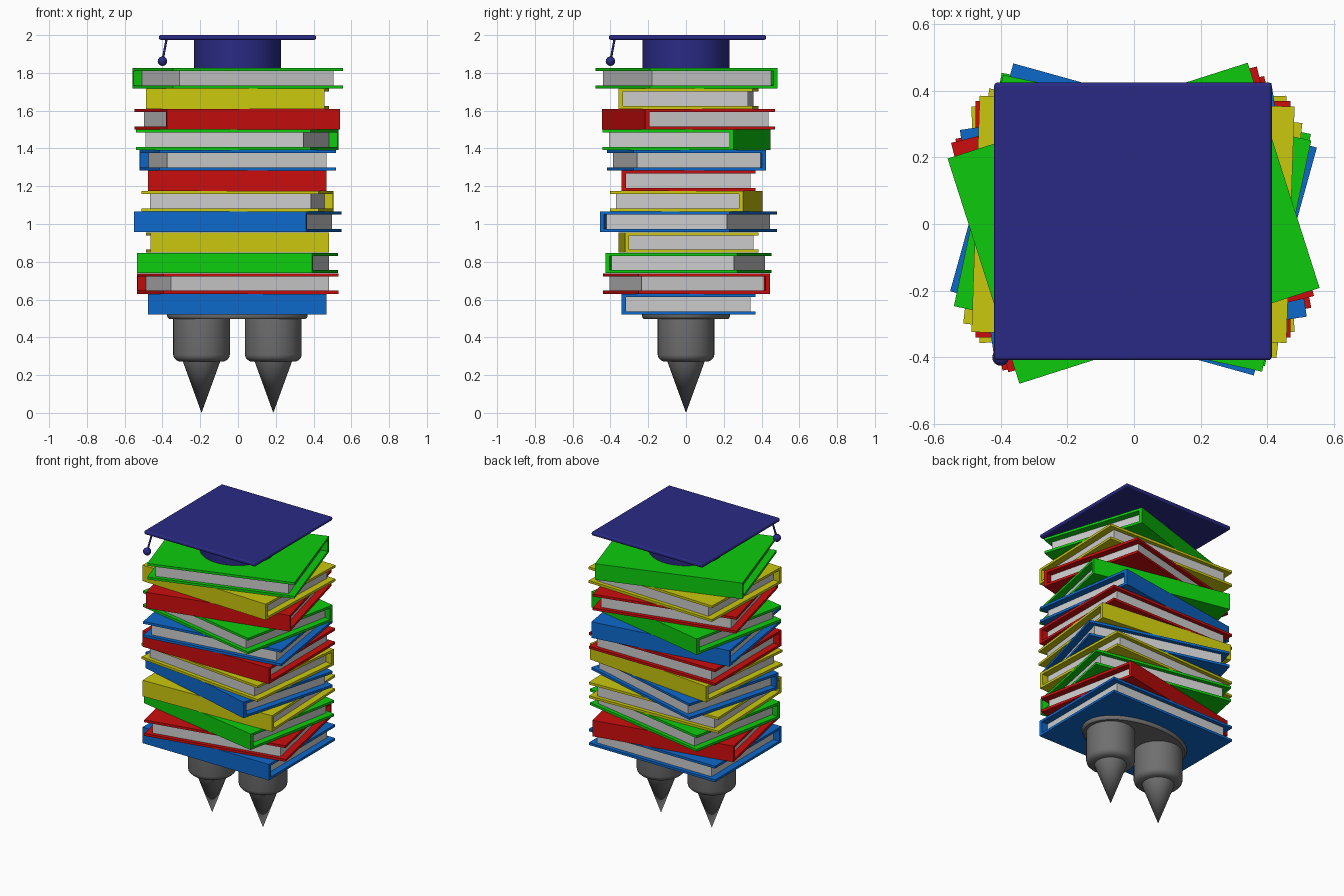
import bpy, bmesh, math
from mathutils import Vector, Matrix

cube = bpy.data.objects.get("Cube")
if cube:
    bpy.data.objects.remove(cube, do_unlink=True)

CX, CY = -0.003, 0.008          # stack axis


def material(name, r, g, b):
    m = bpy.data.materials.new(name)
    m.use_nodes = True
    m.diffuse_color = (r, g, b, 1)
    bsdf = next(n for n in m.node_tree.nodes if n.type == 'BSDF_PRINCIPLED')
    bsdf.inputs["Base Color"].default_value = (r, g, b, 1)
    return m


MATS = {
    "red": material("cover_red", 0.6, 0.004, 0.004),
    "green": material("cover_green", 0.004, 0.6, 0.004),
    "yellow": material("cover_yellow", 0.6, 0.58, 0.004),
    "blue": material("cover_blue", 0.004, 0.14, 0.6),
    "paper": material("paper_grey", 0.6, 0.6, 0.6),
    "navy": material("cap_navy", 0.023, 0.023, 0.235),
    "metal": material("leg_grey", 0.16, 0.16, 0.16),
}


def finish(bm, name, mat, smooth=False):
    """Turn a bmesh into a named object with one material."""
    bmesh.ops.recalc_face_normals(bm, faces=bm.faces)
    mesh = bpy.data.meshes.new(name)
    bm.to_mesh(mesh)
    bm.free()
    mesh.materials.append(MATS[mat])
    ob = bpy.data.objects.new(name, mesh)
    bpy.context.collection.objects.link(ob)
    if smooth:
        bpy.ops.object.select_all(action='DESELECT')
        ob.select_set(True)
        bpy.context.view_layer.objects.active = ob
        bpy.ops.object.shade_smooth_by_angle(angle=math.radians(35))
    return ob


def box(name, mat, lo, hi):
    bm = bmesh.new()
    lo, hi = Vector(lo), Vector(hi)
    bmesh.ops.create_cube(bm, size=1, matrix=Matrix.Translation((lo + hi) / 2)
                          @ Matrix.Diagonal((*(hi - lo), 1)))
    return finish(bm, name, mat)


def lathe(name, mat, profile, location, scale=(1, 1, 1)):
    """Spin a (radius, height) profile around z."""
    bm = bmesh.new()
    verts = [bm.verts.new((r, 0, z)) for r, z in profile]
    edges = [bm.edges.new(pair) for pair in zip(verts, verts[1:])]
    bmesh.ops.spin(bm, geom=verts + edges, axis=(0, 0, 1), cent=(0, 0, 0),
                   angle=math.tau, steps=48, use_duplicate=False)
    bmesh.ops.remove_doubles(bm, verts=bm.verts, dist=1e-5)
    bmesh.ops.scale(bm, vec=scale, verts=bm.verts)
    ob = finish(bm, name, mat, True)
    ob.location = location
    return ob


# Books: a C-shaped cover around a recessed page block, spine facing -y
LENGTH, WIDTH, STEP, HEIGHT = 0.945, 0.709, 0.1087, 0.1082
COVER, SPINE, FORE_INSET, END_INSET = 0.016, 0.022, 0.026, 0.045
PIVOT_SHIFT, STACK_BASE = 0.006, 0.522


def book(number, colour, angle):
    y0, y1 = -WIDTH / 2 + PIVOT_SHIFT, WIDTH / 2 + PIVOT_SHIFT
    top, inner = HEIGHT, HEIGHT - COVER
    outline = [(y0, 0), (y1, 0), (y1, COVER), (y0 + SPINE, COVER),
               (y0 + SPINE, inner), (y1, inner), (y1, top), (y0, top)]
    bm = bmesh.new()
    face = bm.faces.new([bm.verts.new((-LENGTH / 2, y, z)) for y, z in outline])
    out = bmesh.ops.extrude_face_region(bm, geom=[face])
    moved = [g for g in out["geom"] if isinstance(g, bmesh.types.BMVert)]
    bmesh.ops.translate(bm, vec=(LENGTH, 0, 0), verts=moved)
    cover = finish(bm, f"book_cover_{number}", colour)
    half = LENGTH / 2 - END_INSET
    pages = box(f"book_pages_{number}", "paper", (-half, y0 + SPINE, COVER),
                (half, y1 - FORE_INSET, inner))
    for ob in (cover, pages):
        ob.location = (CX, CY, STACK_BASE + (number - 1) * STEP)
        ob.rotation_euler.z = math.radians(angle)


STACK = [("blue", 0), ("red", 191.5), ("green", -11.2), ("yellow", 2),
         ("blue", -15.5), ("yellow", 173.7), ("red", 0), ("blue", 188.6),
         ("green", 168), ("red", 14), ("yellow", -2), ("green", 197.7)]
for i, (colour, angle) in enumerate(STACK, 1):
    book(i, colour, angle)

# Legs: oval base plate and two rounded cups with pointed cones
lathe("base_plate", "metal",
      [(0, 0), (0.97, 0), (0.99, 0.006), (1, 0.014), (1, 0.024), (0, 0.024)],
      (CX, CY - 0.008, 0.498), (0.372, 0.232, 1))
for side, x in (("right", -0.19), ("left", 0.19)):
    lathe(f"{side}_leg_cup", "metal",
          [(0, 0.505), (0.15, 0.505), (0.15, 0.308), (0.146, 0.292),
           (0.135, 0.28), (0.12, 0.272), (0, 0.272)], (CX + x, CY - 0.008, 0))
    lathe(f"{side}_leg_spike", "metal", [(0.1, 0.275), (0, 0)],
          (CX + x, CY - 0.008, 0))

# Graduation cap: round crown and softened square board
CAP_BASE = STACK_BASE + len(STACK) * STEP
lathe("cap_crown", "navy", [(0, 0), (0.231, 0), (0.231, 0.155), (0, 0.155)],
      (CX, CY - 0.008, CAP_BASE))
H = 0.4165
board = box("cap_board", "navy", (CX - H, CY - H, 1.975), (CX + H, CY + H, 2.0))
bevel = board.modifiers.new("Soft edges", 'BEVEL')
bevel.width, bevel.segments = 0.01, 3

# Tassel: thin cord and ball at the front right corner
start, end = Vector((-0.378, -0.378, 1.98)), Vector((-0.4, -0.4, 1.862))
axis = end - start
bm = bmesh.new()
bmesh.ops.create_cone(bm, cap_ends=True, segments=12, radius1=0.006, radius2=0.006,
                      depth=axis.length,
                      matrix=Matrix.Translation((start + end) / 2)
                      @ axis.to_track_quat('Z', 'Y').to_matrix().to_4x4())
finish(bm, "tassel_cord", "navy", True)
bm = bmesh.new()
bmesh.ops.create_uvsphere(bm, u_segments=24, v_segments=12, radius=0.025,
                          matrix=Matrix.Translation(end))
finish(bm, "tassel_ball", "navy", True)
